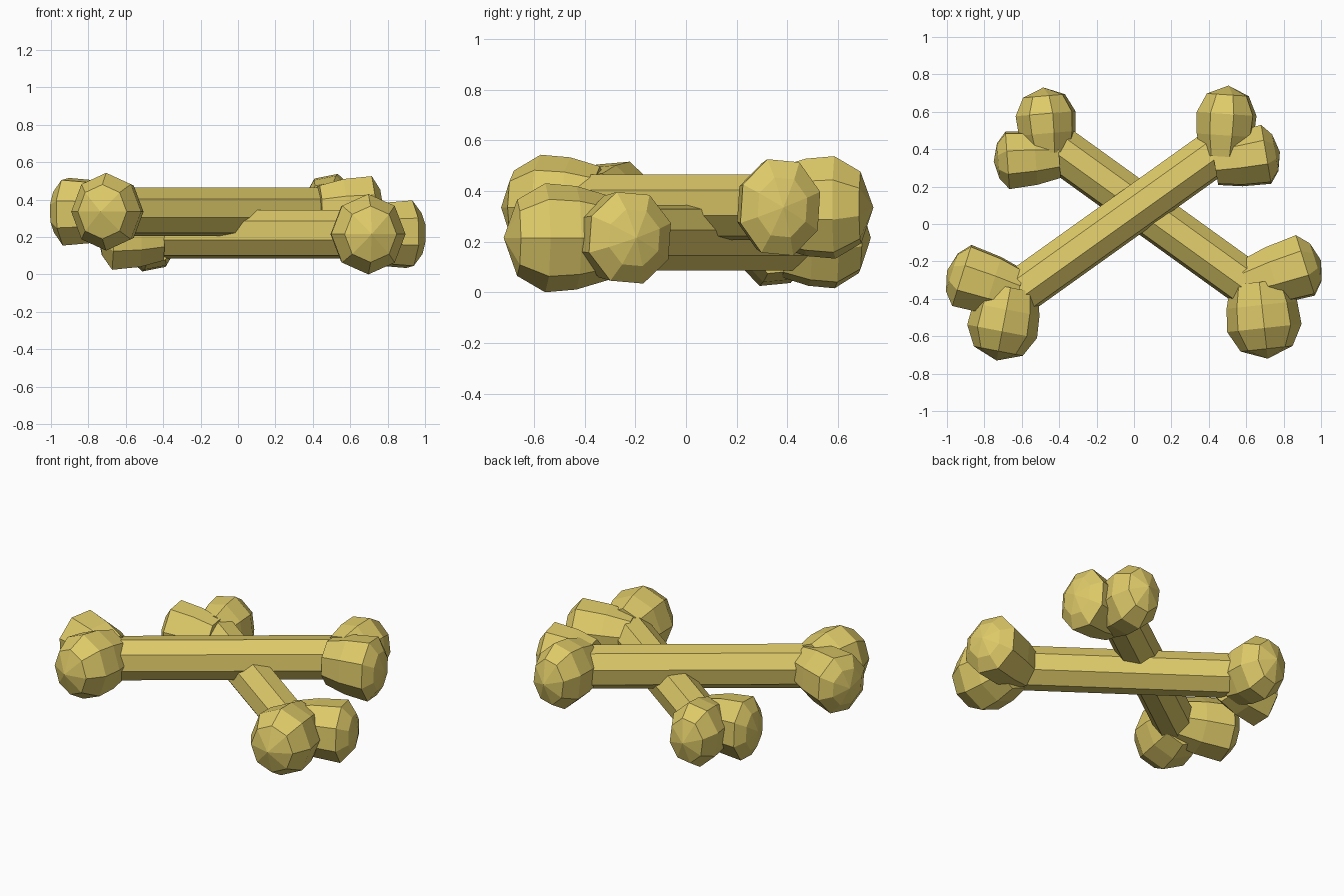
import bpy, bmesh, math
from mathutils import Vector

if "Cube" in bpy.data.objects:
    bpy.data.objects.remove(bpy.data.objects["Cube"])

mat = bpy.data.materials.new("bone_yellow")
mat.diffuse_color = (0.73, 0.59, 0.14, 1)
mat.use_nodes = True
mat.node_tree.nodes["Principled BSDF"].inputs["Base Color"].default_value = mat.diffuse_color

# Lobe profiles: (position along the axis, share of full radius)
ROUND = [(0, .78), (.3, .95), (.6, 1), (.87, .7), (1, 0)]
BLUNT = [(0, .74), (.36, .92), (.79, 1), (.93, .62), (1, 0)]
SHAFT = [(0, 1), (1, 1)]


def lathe(name, start, tip, z, r, rz, profile, turn=0.0, sides=8):
    """Eight-sided solid along a horizontal axis, with separate width and height."""
    a, b = Vector((*start, z)), Vector((*tip, z))
    axis = (b - a).normalized()
    side = Vector((-axis.y, axis.x, 0))
    bm = bmesh.new()
    rings = []
    for t, k in profile:
        c = a.lerp(b, t)
        if k == 0:
            rings.append([bm.verts.new(c)])
            continue
        ring = []
        for i in range(sides):
            ang = math.tau * (i + turn) / sides
            ring.append(bm.verts.new(c + side * (math.cos(ang) * r * k)
                                     + Vector((0, 0, math.sin(ang) * rz * k))))
        rings.append(ring)
    for p, q in zip(rings, rings[1:]):
        for i in range(sides):
            j = (i + 1) % sides
            if len(q) == 1:
                bm.faces.new((p[i], p[j], q[0]))
            else:
                bm.faces.new((p[i], p[j], q[j], q[i]))
    bm.faces.new(rings[0])
    if len(rings[-1]) > 1:
        bm.faces.new(rings[-1])
    bmesh.ops.recalc_face_normals(bm, faces=bm.faces[:])
    me = bpy.data.meshes.new(name)
    bm.to_mesh(me)
    bm.free()
    me.materials.append(mat)
    ob = bpy.data.objects.new(name, me)
    bpy.context.collection.objects.link(ob)
    return ob


def bone(name, start, tip, z, lobes):
    """Shaft with its end lobes fused into one skin."""
    body = lathe(name, start, tip, z, .126, .133, SHAFT, .3)
    bpy.context.view_layer.objects.active = body
    for s, t, r, rz, profile, turn in lobes:
        lobe = lathe(name + "_lobe", s, t, z, r, rz, profile, turn)
        mod = body.modifiers.new("fuse", 'BOOLEAN')
        mod.operation = 'UNION'
        mod.solver = 'EXACT'
        mod.object = lobe
        bpy.ops.object.modifier_apply(modifier=mod.name)
        bpy.data.objects.remove(lobe)


# Upper bone: lower left to upper right
bone("upper_bone", (-.69, -.42), (.50, .43), .335, [
    ((-.62, -.37), (-1.0, -.25), .18, .19, BLUNT, .4),
    ((-.66, -.34), (-.735, -.73), .19, .208, ROUND, 0),
    ((.43, .325), (.78, .385), .168, .20, BLUNT, .4),
    ((.48, .36), (.505, .74), .165, .208, ROUND, .3),
])

# Lower bone: upper left to lower right
bone("lower_bone", (-.48, .46), (.68, -.375), .215, [
    ((.60, -.32), (1.0, -.195), .178, .19, BLUNT, .4),
    ((.67, -.31), (.715, -.72), .20, .215, ROUND, 0),
    ((-.40, .36), (-.75, .335), .162, .20, BLUNT, .4),
    ((-.455, .38), (-.485, .73), .165, .205, ROUND, .3),
])
